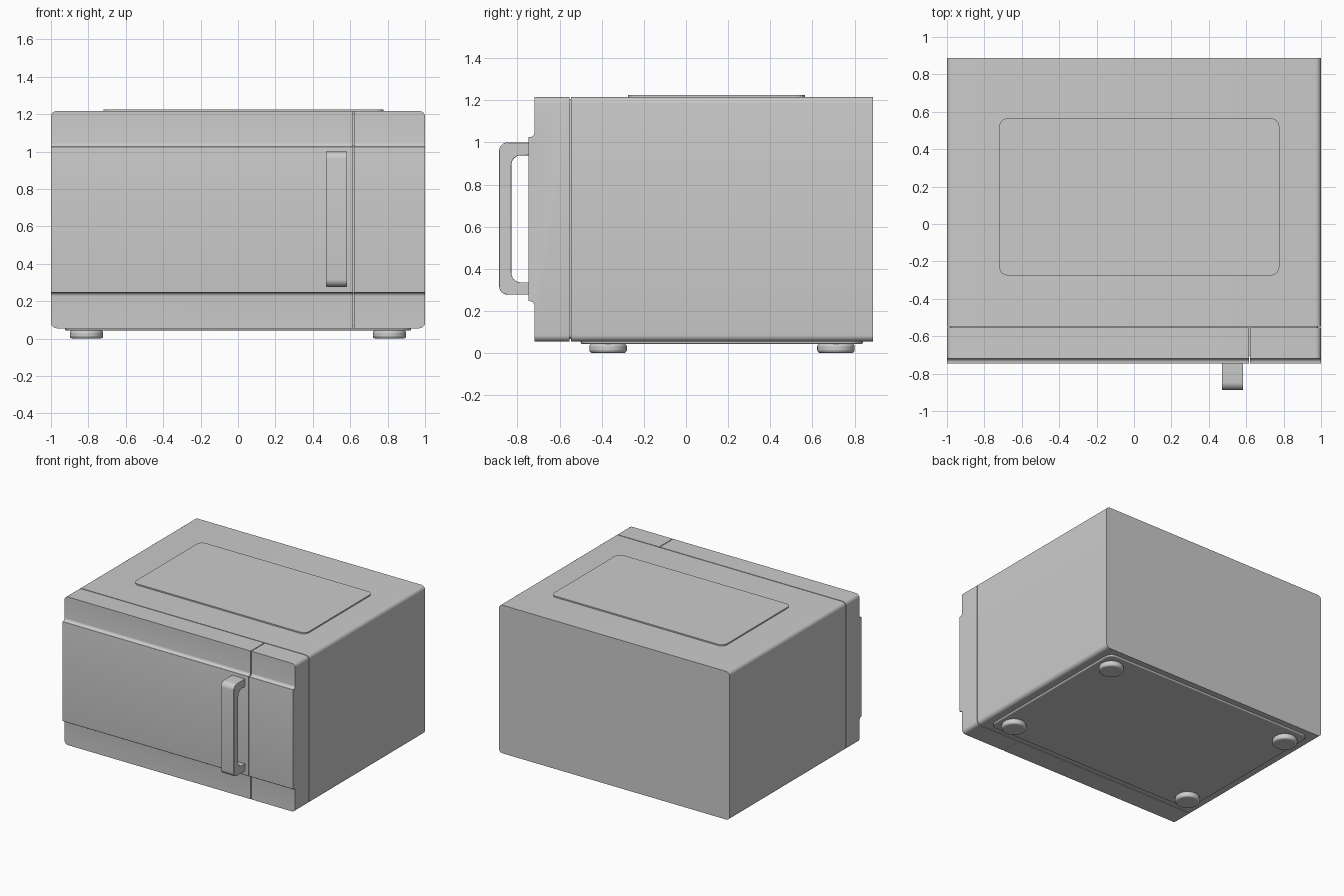
import bpy, bmesh, math
from mathutils import Vector

if "Cube" in bpy.data.objects:
    bpy.data.objects.remove(bpy.data.objects["Cube"])


def rounded(corners, seg=6):
    """Turn (u, v, radius) corners into a polygon with filleted corners."""
    pts = []
    n = len(corners)
    for i, (u, v, r) in enumerate(corners):
        p = Vector((u, v))
        if r == 0:
            pts.append(p)
            continue
        a = (Vector(corners[i - 1][:2]) - p).normalized()
        b = (Vector(corners[(i + 1) % n][:2]) - p).normalized()
        half = a.angle(b) / 2
        c = p + (a + b).normalized() * (r / math.sin(half))
        s = p + a * (r / math.tan(half)) - c
        e = p + b * (r / math.tan(half)) - c
        turn = s.angle_signed(e)
        for k in range(seg + 1):
            t = -turn * k / seg
            pts.append(c + Vector((s.x * math.cos(t) - s.y * math.sin(t),
                                   s.x * math.sin(t) + s.y * math.cos(t))))
    return pts


def box(u0, u1, v0, v1, r):
    return [(u0, v0, r), (u1, v0, r), (u1, v1, r), (u0, v1, r)]


def finish(name, bm, bevel=0):
    bmesh.ops.recalc_face_normals(bm, faces=bm.faces)
    me = bpy.data.meshes.new(name)
    bm.to_mesh(me)
    bm.free()
    ob = bpy.data.objects.new(name, me)
    bpy.context.collection.objects.link(ob)
    bpy.ops.object.select_all(action='DESELECT')
    bpy.context.view_layer.objects.active = ob
    ob.select_set(True)
    bpy.ops.object.shade_smooth_by_angle(angle=math.radians(35))
    if bevel:
        m = ob.modifiers.new("edge_round", 'BEVEL')
        m.width, m.segments, m.limit_method = bevel, 3, 'ANGLE'
        m.angle_limit = math.radians(40)
    return ob


def prism(corners, axis, lo, hi):
    """Extrude a rounded profile along axis 'x', 'y' or 'z'."""
    place = {'x': lambda p, d: (d, p.x, p.y),
             'y': lambda p, d: (p.x, d, p.y),
             'z': lambda p, d: (p.x, p.y, d)}[axis]
    bm = bmesh.new()
    rings = [[bm.verts.new(place(p, d)) for p in rounded(corners)] for d in (lo, hi)]
    bm.faces.new(rings[0])
    bm.faces.new(rings[1])
    n = len(rings[0])
    for i in range(n):
        j = (i + 1) % n
        bm.faces.new((rings[0][i], rings[0][j], rings[1][j], rings[1][i]))
    return bm


BOTTOM, TOP = 0.055, 1.216

# main casing, rounded along its four long edges
finish("casing", prism(box(-1, 1, BOTTOM, TOP, 0.03), 'y', -0.547, 0.888))

# inner core that closes the thin gaps
finish("inner_core", prism(box(-0.985, 0.985, BOTTOM + 0.012, TOP - 0.012, 0.02), 'y', -0.705, -0.5))

# door and control panel share a stepped front profile (y, z)
front = [(-0.553, BOTTOM, 0), (-0.553, TOP, 0), (-0.72, TOP, 0),
         (-0.72, 1.026, 0.02), (-0.747, 1.026, 0.003),
         (-0.747, 0.246, 0.003), (-0.72, 0.246, 0.02), (-0.72, BOTTOM, 0)]
for name, x0, x1, outer in (("door", -1, 0.614, -1), ("control_panel", 0.62, 1, 1)):
    bm = prism(front, 'x', x0, x1)
    edges = [e for e in bm.edges
             if all(abs(v.co.x - outer) < 1e-4 for v in e.verts)
             and any(all(abs(v.co.z - z) < 1e-4 for v in e.verts) for z in (BOTTOM, TOP))]
    bmesh.ops.bevel(bm, geom=edges, offset=0.03, segments=6, profile=0.5, affect='EDGES')
    finish(name, bm)

# door handle, a C-shaped bracket
handle = [(-0.74, 0.277, 0), (-0.887, 0.277, 0.04), (-0.887, 1.0, 0.04), (-0.74, 1.0, 0),
          (-0.74, 0.938, 0), (-0.829, 0.938, 0.045), (-0.829, 0.335, 0.045), (-0.74, 0.335, 0)]
finish("handle", prism(handle, 'x', 0.47, 0.584), 0.004)

# raised plate on top
finish("top_plate", prism(box(-0.72, 0.777, -0.275, 0.565, 0.045), 'z', 1.2, 1.226))

# base plate under the casing
finish("base_plate", prism(box(-0.925, 0.925, -0.5, 0.84, 0.06), 'z', 0.043, 0.07), 0.008)

# four round feet
for i, x in enumerate((-0.81, 0.81)):
    for j, y in enumerate((-0.37, 0.712)):
        bm = bmesh.new()
        bmesh.ops.create_cone(bm, cap_ends=True, segments=40, radius1=0.089, radius2=0.089, depth=0.045)
        bmesh.ops.translate(bm, verts=bm.verts, vec=(x, y, 0.0225))
        finish(f"foot_{i * 2 + j + 1}", bm, 0.014)
